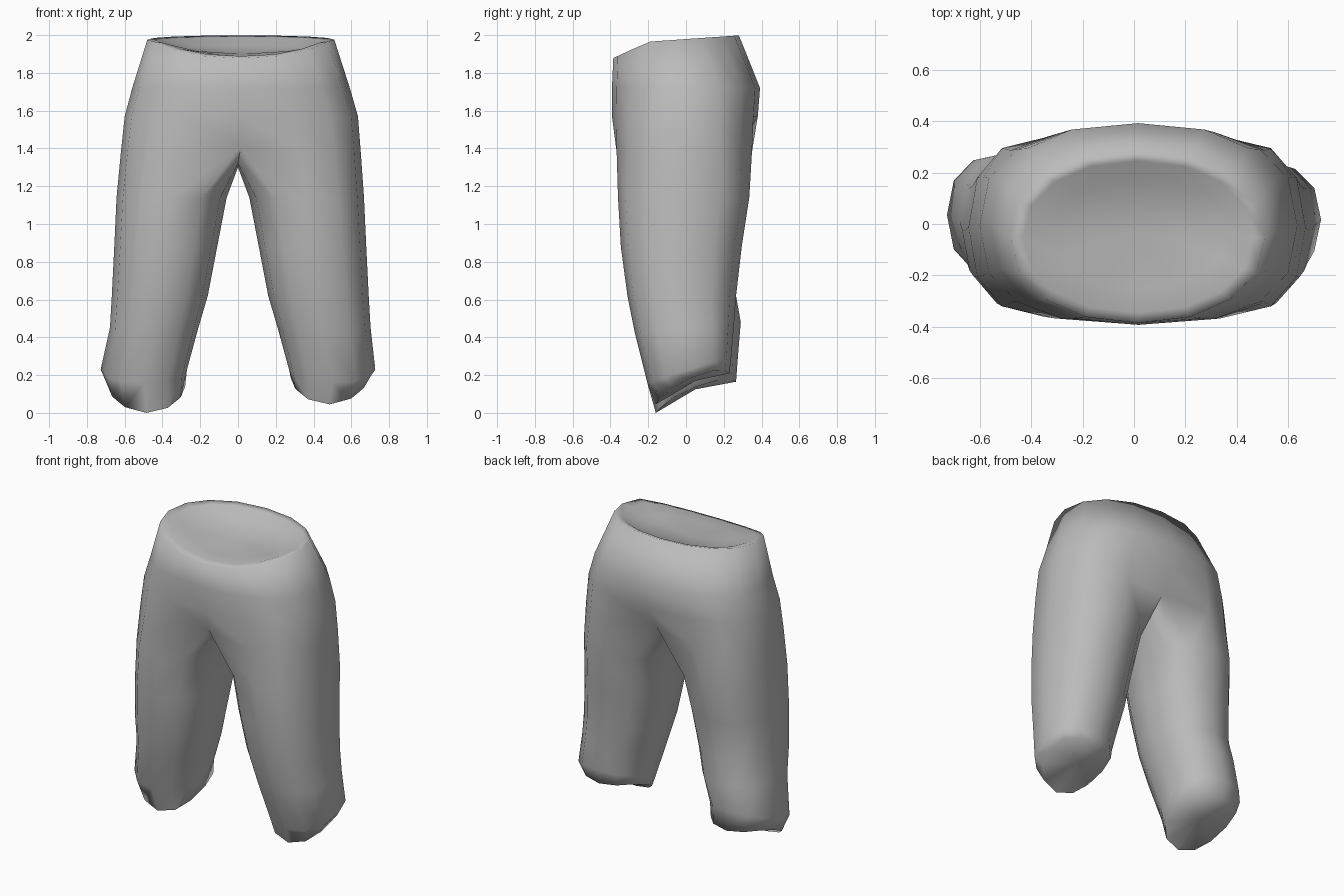
import bpy, bmesh, math

cube = bpy.data.objects.get("Cube")
if cube:
    bpy.data.objects.remove(cube, do_unlink=True)

fabric = bpy.data.materials.new("grey fabric")
fabric.use_nodes = True
GREY = (0.5, 0.5, 0.5, 1)
fabric.diffuse_color = GREY
fabric.node_tree.nodes["Principled BSDF"].inputs["Base Color"].default_value = GREY

bm = bmesh.new()


def oval(n, first, x0, x1, y0, y1, power):
    """Points of a squarish oval that fills the given box."""
    pts = []
    for i in range(n):
        a = math.radians(first + 360 * i / n)
        c, s = math.cos(a), math.sin(a)
        x = math.copysign(abs(c) ** (2 / power), c)
        y = math.copysign(abs(s) ** (2 / power), s)
        pts.append(((x0 + x1) / 2 + x * (x1 - x0) / 2,
                    (y0 + y1) / 2 + y * (y1 - y0) / 2))
    return pts


def bridge(a, b):
    n = len(a)
    for i in range(n):
        j = (i + 1) % n
        bm.faces.new((a[i], a[j], b[j], b[i]))


def cap(ring, centre):
    c = bm.verts.new(centre)
    for i in range(len(ring)):
        bm.faces.new((ring[i], ring[(i + 1) % len(ring)], c))


def waist_z(y):
    """Waistband dips at the front."""
    if y < -0.2:
        return 1.965 + (y + 0.2) * 0.47
    return 1.965 + (y + 0.2) * 0.07


def waist_ring(drop, *box):
    return [bm.verts.new((x, y, waist_z(y) - drop)) for x, y in oval(16, -90, *box)]


# Waist and hips: rings start at the front centre and run towards +x
rim = waist_ring(0, -0.48, 0.51, -0.385, 0.28, 2.15)
rings = [rim]
for z, x0, x1, y0, y1, power in [(1.72, -0.56, 0.592, -0.392, 0.392, 2.4),
                                 (1.57, -0.60, 0.635, -0.392, 0.38, 2.6),
                                 (1.38, -0.62, 0.65, -0.388, 0.37, 2.8)]:
    rings.append([bm.verts.new((x, y, z)) for x, y in oval(16, -90, x0, x1, y0, y1, power)])
for a, b in zip(rings, rings[1:]):
    bridge(a, b)
hip = rings[-1]
hip[0].co.y, hip[0].co.z = -0.33, 1.41
hip[8].co.y, hip[8].co.z = 0.29, 1.41

# Rounded lip and shallow bowl inside the waistband
lip = waist_ring(0.008, -0.43, 0.46, -0.345, 0.245, 2.15)
bowl = waist_ring(0.05, -0.31, 0.36, -0.25, 0.18, 2.2)
bridge(rim, lip)
bridge(lip, bowl)
cap(bowl, (0.02, -0.03, 1.90))

# Crotch seam, back to front
seam = [bm.verts.new((0, y, z)) for y, z in [(0.15, 1.32), (0, 1.30), (-0.15, 1.32)]]

# Leg rings: front z, back z, inner x, outer x, front y, back y
LEG = [(1.14, 1.14, 0.06, 0.655, -0.36, 0.335),
       (0.88, 0.88, 0.11, 0.667, -0.345, 0.295),
       (0.62, 0.62, 0.16, 0.68, -0.31, 0.265),
       (0.42, 0.48, 0.21, 0.69, -0.27, 0.28),
       (0.16, 0.30, 0.27, 0.727, -0.205, 0.265),
       (0.025, 0.19, 0.28, 0.69, -0.16, 0.255)]


def leg(side, lift, heel):
    """heel moves the back of the lower leg."""
    loop = [hip[(side * k) % 16] for k in range(9)] + seam
    for level, (zf, zb, x0, x1, y0, y1) in enumerate(LEG):
        if level < 4:
            x1 += 0.012 * side
        if level > 2:
            y1 += heel
        ring = []
        for x, y in oval(12, -120, x0, x1, y0, y1, 2.35):
            z = zf + (zb - zf) * (y - y0) / (y1 - y0)
            if level == len(LEG) - 1:
                # rounded toe edge, lowest in the middle
                z += lift + 0.6 * max(0, abs(x - 0.48) - 0.05) ** 1.25
            ring.append(bm.verts.new((side * x, y, z)))
        bridge(loop, ring)
        loop = ring
    # Slightly hollow hem
    cap(loop, (side * 0.48, 0.05, 0.15 + lift))


leg(1, 0.02, -0.025)
leg(-1, -0.025, 0.01)

bmesh.ops.recalc_face_normals(bm, faces=bm.faces)
mesh = bpy.data.meshes.new("trousers")
bm.to_mesh(mesh)
bm.free()
mesh.materials.append(fabric)
trousers = bpy.data.objects.new("trousers", mesh)
bpy.context.collection.objects.link(trousers)
bpy.context.view_layer.objects.active = trousers
trousers.select_set(True)
bpy.ops.object.shade_smooth_by_angle(angle=math.radians(85))
